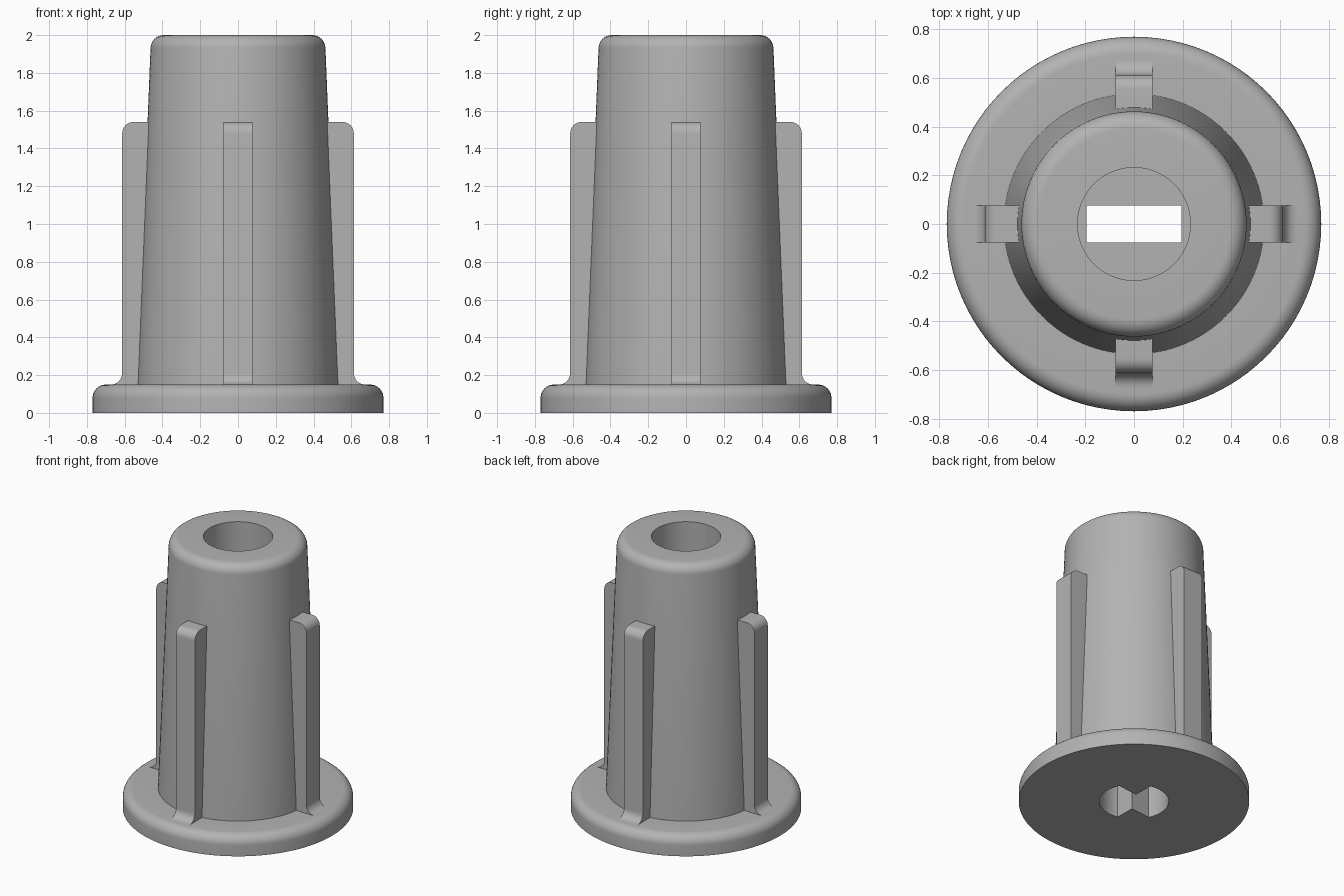
import bpy, bmesh
from math import sin, cos, radians, pi

if "Cube" in bpy.data.objects:
    bpy.data.objects.remove(bpy.data.objects["Cube"], do_unlink=True)

grey = bpy.data.materials.new("plain grey")
grey.use_nodes = True
colour = (0.45, 0.45, 0.45, 1)
grey.diffuse_color = colour
grey.node_tree.nodes["Principled BSDF"].inputs["Base Color"].default_value = colour


def arc(cx, cy, r, start, end, steps):
    """Points along an arc, angles in degrees."""
    angles = [radians(start + (end - start) * i / steps) for i in range(steps + 1)]
    return [(cx + r * cos(a), cy + r * sin(a)) for a in angles]


def finish(name, bm):
    bmesh.ops.remove_doubles(bm, verts=bm.verts, dist=1e-5)
    bmesh.ops.recalc_face_normals(bm, faces=bm.faces)
    mesh = bpy.data.meshes.new(name)
    bm.to_mesh(mesh)
    bm.free()
    mesh.materials.append(grey)
    obj = bpy.data.objects.new(name, mesh)
    bpy.context.collection.objects.link(obj)
    return obj


def lathe(name, profile, segments=96):
    bm = bmesh.new()
    verts = [bm.verts.new((r, 0, z)) for r, z in profile]
    edges = [bm.edges.new(pair) for pair in zip(verts, verts[1:])]
    bmesh.ops.spin(bm, geom=verts + edges, cent=(0, 0, 0), axis=(0, 0, 1),
                   angle=2 * pi, steps=segments)
    return finish(name, bm)


def prism(name, points, place, offset):
    """Extrude a flat outline by an offset."""
    bm = bmesh.new()
    face = bm.faces.new([bm.verts.new(place(*p)) for p in points])
    top = bmesh.ops.extrude_face_region(bm, geom=[face])["geom"]
    bmesh.ops.translate(bm, vec=offset,
                        verts=[v for v in top if isinstance(v, bmesh.types.BMVert)])
    return finish(name, bm)


def activate(obj):
    bpy.ops.object.select_all(action="DESELECT")
    obj.select_set(True)
    bpy.context.view_layer.objects.active = obj


def smooth(obj):
    activate(obj)
    bpy.ops.object.shade_smooth_by_angle(angle=radians(35))


# Flanged, tapered sleeve
FLANGE_Z = 0.15
profile = [(0, 0), (0.77, 0)]
profile += arc(0.70, FLANGE_Z - 0.07, 0.07, 0, 90, 8)
profile += [(0.535, FLANGE_Z)]
profile += arc(0.393, 1.93, 0.07, 2, 90, 8)
profile += [(0, 2)]
sleeve = lathe("sleeve", profile)

# Round bore above, blade slot in the middle, bow-tie opening below
BORE, HALF = 0.232, 0.077
tip = (0.05, 0.08)
bow_tie = arc(0, 0, BORE, 78, 205, 24) + [(-tip[0], -tip[1])]
bow_tie += arc(0, 0, BORE, 258, 385, 24) + [tip]
slot = [(-0.195, -HALF), (0.195, -HALF), (0.195, HALF), (-0.195, HALF)]
openings = [
    ("bore_cutter", arc(0, 0, BORE, 0, 360, 64)[:-1], 1.0, 2.1),
    ("slot_cutter", slot, 0.4, 1.1),
    ("bow_tie_cutter", bow_tie, -0.1, 0.5),
]
for name, outline, low, high in openings:
    cutter = prism(name, outline, lambda x, y: (x, y, low), (0, 0, high - low))
    cutter.hide_render = True
    activate(sleeve)
    cut = sleeve.modifiers.new(name, "BOOLEAN")
    cut.operation, cut.solver, cut.object = "DIFFERENCE", "EXACT", cutter
    bpy.ops.object.modifier_apply(modifier=cut.name)
    bpy.data.objects.remove(cutter, do_unlink=True)
smooth(sleeve)

# Four ribs with rounded tops and filleted feet
OUT, TOP, FILLET = 0.613, 1.54, 0.06
outline = [(0.40, FLANGE_Z - 0.02), (OUT + FILLET, FLANGE_Z - 0.02)]
outline += arc(OUT + FILLET, FLANGE_Z + FILLET, FILLET, 270, 180, 8)
outline += arc(OUT - FILLET, TOP - FILLET, FILLET, 0, 90, 8)
outline += [(0.40, TOP)]
for i, side in enumerate(("left", "back", "right", "front")):
    rib = prism(side + "_rib", outline, lambda x, z: (x, -HALF, z), (0, 2 * HALF, 0))
    rib.rotation_euler.z = i * pi / 2
    smooth(rib)
